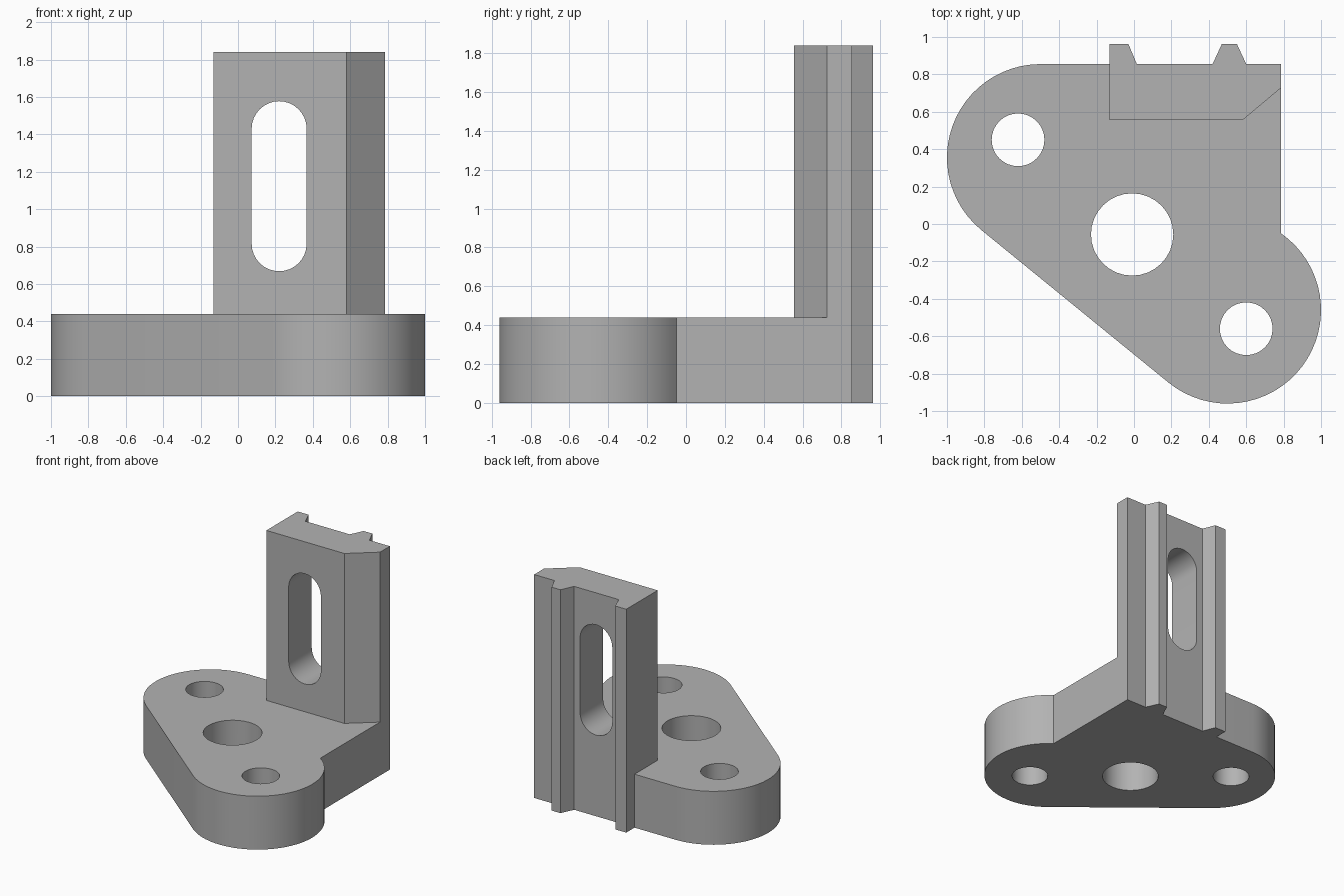
import bpy, bmesh, math
from mathutils import Vector

default = bpy.data.objects.get("Cube")
if default:
    bpy.data.objects.remove(default, do_unlink=True)

grey = bpy.data.materials.new("plain grey")
grey.use_nodes = True
grey.diffuse_color = (0.45, 0.45, 0.45, 1)
grey.node_tree.nodes["Principled BSDF"].inputs["Base Color"].default_value = (0.45, 0.45, 0.45, 1)


def arc(cx, cy, r, start, end, n=24):
    """Points along an arc, angles in degrees."""
    angles = [math.radians(start + (end - start) * i / n) for i in range(n + 1)]
    return [(cx + r * math.cos(a), cy + r * math.sin(a)) for a in angles]


def prism(name, outline, low, high, upright=False):
    """Extrude an outline along z, or along y when upright."""
    bm = bmesh.new()
    place = (lambda u, v, d: Vector((u, d, v))) if upright else (lambda u, v, d: Vector((u, v, d)))
    face = bm.faces.new([bm.verts.new(place(u, v, low)) for u, v in outline])
    grown = bmesh.ops.extrude_face_region(bm, geom=[face])["geom"]
    offset = place(0, 0, high - low)
    bmesh.ops.translate(bm, vec=offset, verts=[g for g in grown if isinstance(g, bmesh.types.BMVert)])
    bmesh.ops.recalc_face_normals(bm, faces=bm.faces)
    mesh = bpy.data.meshes.new(name)
    bm.to_mesh(mesh)
    bm.free()
    mesh.materials.append(grey)
    obj = bpy.data.objects.new(name, mesh)
    bpy.context.collection.objects.link(obj)
    return obj


PLATE_TOP, POST_TOP = 0.44, 1.84
LEFT, RIGHT, BACK, RIB = -0.13, 0.785, 0.855, 0.963

# Back edge with two dovetail ribs, shared by plate and upright
ribbed_back = [(RIGHT, BACK), (0.6, BACK), (0.55, RIB), (0.47, RIB), (0.42, BACK),
               (0.015, BACK), (-0.03, RIB), (LEFT, RIB)]

# Base plate: two rounded lobes joined by tangent sides
lobe_a, lobe_b, radius = Vector((-0.5, 0.355)), Vector((0.5, -0.46)), 0.5
side = lobe_b - lobe_a
tangent = math.degrees(math.atan2(side.y, side.x)) - 90
notch = math.degrees(math.acos((RIGHT - lobe_b.x) / radius))
outline = (ribbed_back + [(LEFT, BACK)]
           + arc(*lobe_a, radius, 90, tangent + 360)
           + arc(*lobe_b, radius, tangent, notch, 32))
bracket = prism("bracket", outline, 0, PLATE_TOP)

# Upright with one chamfered front corner
post = prism("upright", ribbed_back + [(LEFT, 0.555), (0.58, 0.555), (RIGHT, 0.727)],
             PLATE_TOP, POST_TOP)

# Cutters: three bolt holes and a rounded slot
cutters = [prism("hole_cutter", arc(x, y, r, 0, 360, 32)[:-1], -0.2, 0.8)
           for x, y, r in [(-0.62, 0.45, 0.141), (-0.01, -0.056, 0.22), (0.6, -0.56, 0.141)]]
slot = arc(0.22, 1.43, 0.147, 0, 180, 16) + arc(0.22, 0.815, 0.147, 180, 360, 16)
cutters.append(prism("slot_cutter", slot, 0.3, 1.2, upright=True))

for tool, operation in [(post, 'UNION')] + [(c, 'DIFFERENCE') for c in cutters]:
    mod = bracket.modifiers.new(tool.name, 'BOOLEAN')
    mod.operation, mod.object, mod.solver = operation, tool, 'EXACT'
    tool.hide_render = True

# Bake the booleans, then merge coplanar faces
depsgraph = bpy.context.evaluated_depsgraph_get()
baked = bpy.data.meshes.new_from_object(bracket.evaluated_get(depsgraph))
bracket.modifiers.clear()
bracket.data = baked
for tool in [post] + cutters:
    bpy.data.objects.remove(tool, do_unlink=True)
bm = bmesh.new()
bm.from_mesh(baked)
bmesh.ops.remove_doubles(bm, verts=bm.verts, dist=0.0001)
bmesh.ops.dissolve_limit(bm, angle_limit=math.radians(0.5), verts=bm.verts, edges=bm.edges)
bm.to_mesh(baked)
bm.free()

bpy.ops.object.select_all(action='DESELECT')
bracket.select_set(True)
bpy.context.view_layer.objects.active = bracket
bpy.ops.object.shade_smooth_by_angle(angle=math.radians(20))
